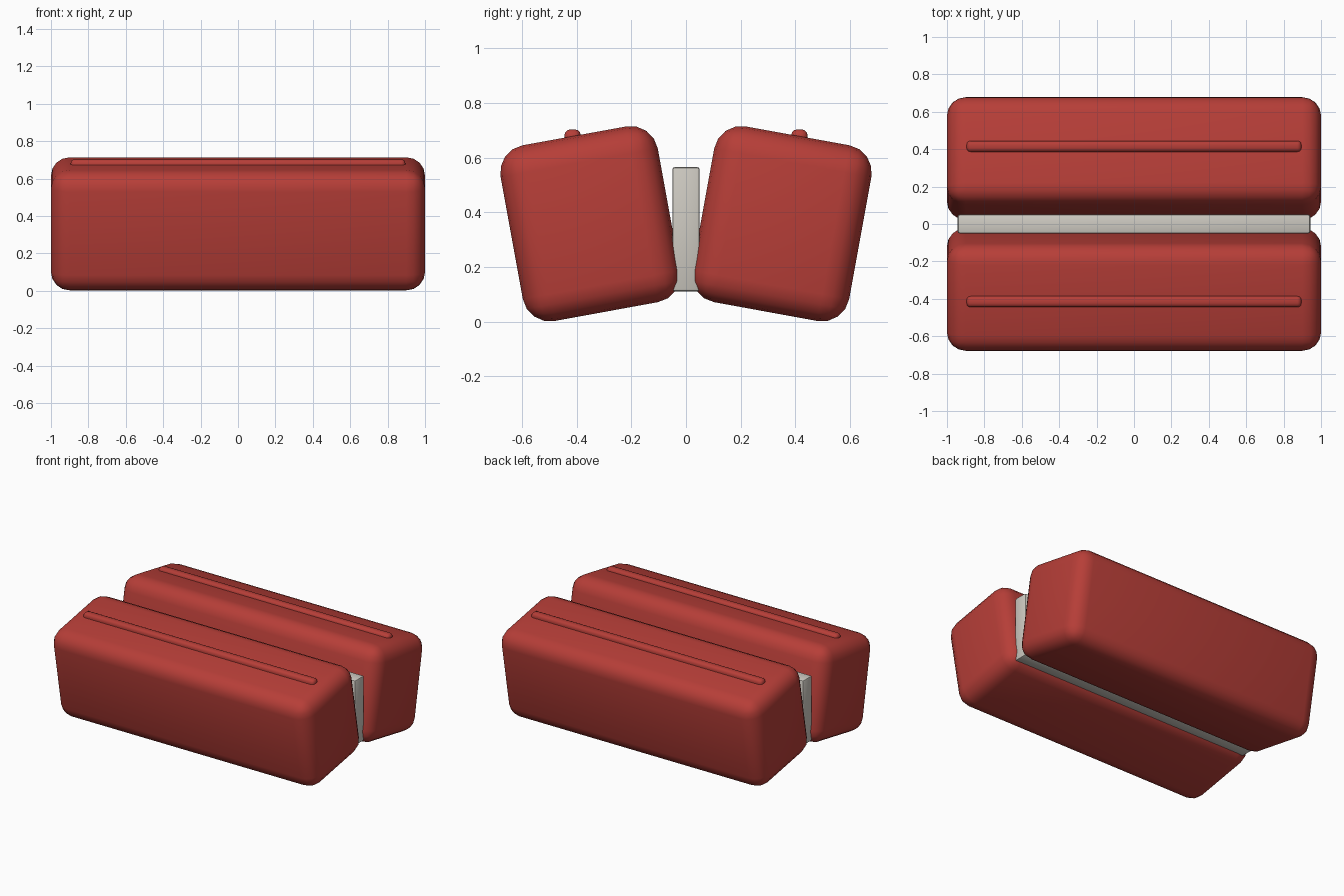
import bpy
import math

cube = bpy.data.objects.get("Cube")
if cube:
    bpy.data.objects.remove(cube, do_unlink=True)


def material(name, rgb):
    mat = bpy.data.materials.new(name)
    mat.use_nodes = True
    color = (*rgb, 1)
    mat.diffuse_color = color
    bsdf = next(n for n in mat.node_tree.nodes if n.type == 'BSDF_PRINCIPLED')
    bsdf.inputs["Base Color"].default_value = color
    return mat


red = material("brick red", (0.47, 0.048, 0.039))
ivory = material("warm light grey", (0.62, 0.595, 0.54))


def rounded_box(name, size, location, radius, segments, mat, tilt=0):
    """Box with rounded edges, tilted about the x axis."""
    bpy.ops.mesh.primitive_cube_add(size=1, location=location)
    obj = bpy.context.object
    obj.name = name
    obj.scale = size
    bpy.ops.object.transform_apply(location=False, rotation=False, scale=True)
    obj.rotation_euler.x = tilt
    bevel = obj.modifiers.new("rounding", 'BEVEL')
    bevel.width = radius
    bevel.segments = segments
    bevel.limit_method = 'ANGLE'
    bpy.ops.object.modifier_apply(modifier=bevel.name)
    bpy.ops.object.shade_smooth_by_angle(angle=math.radians(40))
    obj.data.materials.append(mat)
    return obj


# Two leaning blocks, each with a raised rib along its top
for side, label in ((-1, "front"), (1, "back")):
    rounded_box(label + "_block", (2, 0.584, 0.653), (0, side * 0.35, 0.358),
                0.1, 4, red, tilt=-side * 0.18)
    rounded_box(label + "_rib", (1.79, 0.06, 0.06), (0, side * 0.415, 0.673),
                0.022, 3, red)

# Upright divider between the blocks
rounded_box("divider", (1.885, 0.1, 0.455), (0, 0, 0.338), 0.01, 2, ivory)
